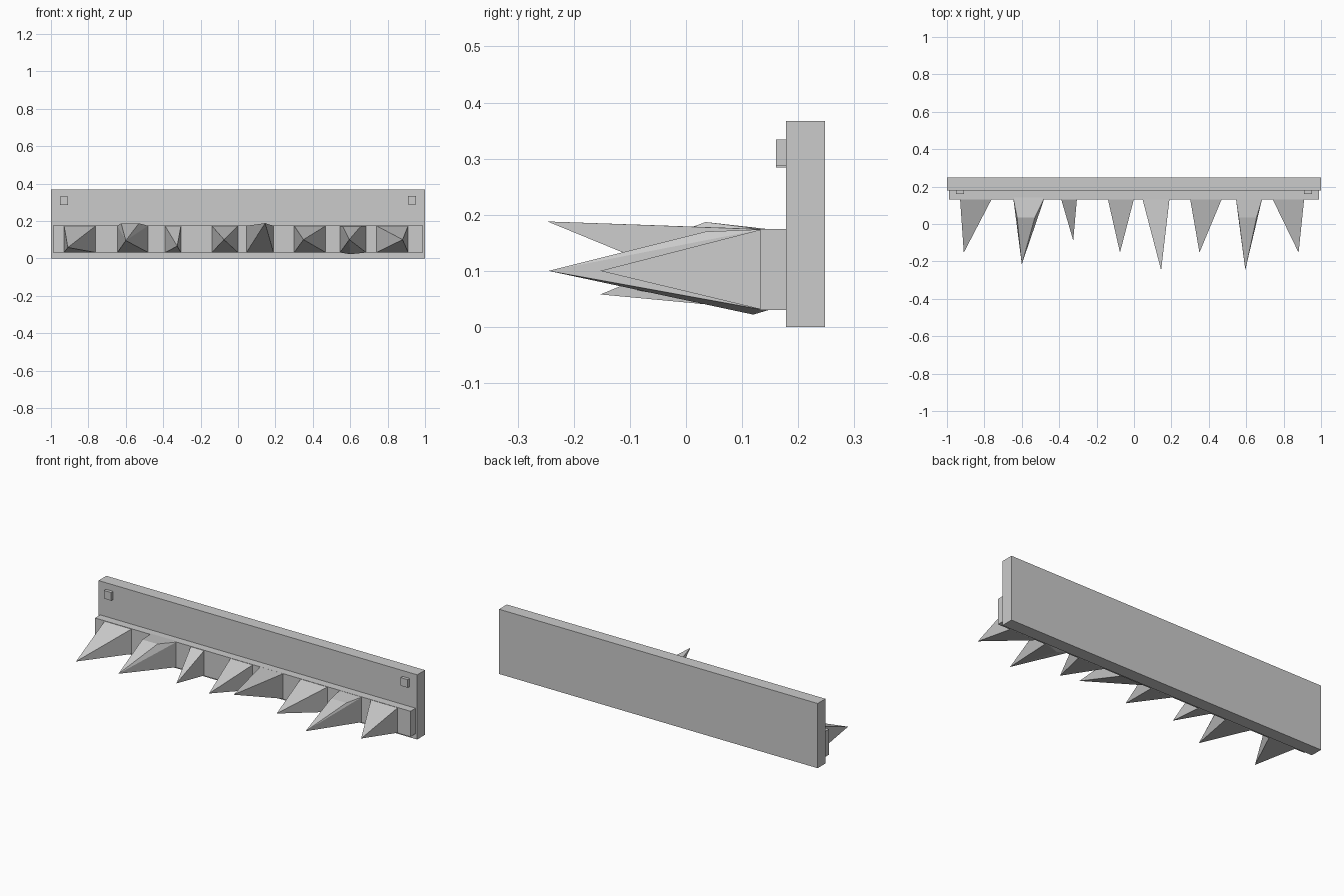
import bpy, bmesh

if "Cube" in bpy.data.objects:
    bpy.data.objects.remove(bpy.data.objects["Cube"])


def box(name, x0, x1, y0, y1, z0, z1):
    bm = bmesh.new()
    bmesh.ops.create_cube(bm, size=1)
    for v in bm.verts:
        v.co.x = x0 if v.co.x < 0 else x1
        v.co.y = y0 if v.co.y < 0 else y1
        v.co.z = z0 if v.co.z < 0 else z1
    return finish(name, bm)


def finish(name, bm):
    bmesh.ops.recalc_face_normals(bm, faces=bm.faces)
    me = bpy.data.meshes.new(name)
    bm.to_mesh(me)
    bm.free()
    ob = bpy.data.objects.new(name, me)
    bpy.context.collection.objects.link(ob)
    return ob


def spike(name, x0, x1, tip, extra=()):
    # faceted spike: hull of the rail footprint, the tip and any bumps
    bm = bmesh.new()
    pts = [(x, y, z) for x in (x0, x1) for y in (0.135, 0.15) for z in (0.031, 0.174)]
    for p in pts + [tip] + list(extra):
        bm.verts.new(p)
    res = bmesh.ops.convex_hull(bm, input=bm.verts[:])
    junk = [g for g in res["geom_interior"] + res["geom_unused"]
            if isinstance(g, bmesh.types.BMVert)]
    bmesh.ops.delete(bm, geom=list(set(junk)), context='VERTS')
    return finish(name, bm)


# Back board and mounting rail
box("back_board", -1, 1, 0.178, 0.248, 0, 0.367)
box("spike_rail", -0.99, 0.99, 0.132, 0.18, 0.03, 0.175)

# Square bolt heads
box("bolt_left", -0.953, -0.908, 0.16, 0.18, 0.284, 0.33)
box("bolt_right", 0.908, 0.953, 0.16, 0.18, 0.288, 0.334)

# Spikes: left edge, right edge, tip, bumps
spikes = [
    (-0.93, -0.76, (-0.91, -0.153, 0.058), ()),
    (-0.645, -0.48, (-0.60, -0.215, 0.095),
     ((-0.625, 0.035, 0.187), (-0.53, 0.035, 0.187))),
    (-0.39, -0.305, (-0.325, -0.088, 0.065), ()),
    (-0.14, 0.0, (-0.075, -0.153, 0.10), ()),
    (0.045, 0.19, (0.145, -0.247, 0.188), ()),
    (0.30, 0.47, (0.35, -0.153, 0.10), ()),
    (0.545, 0.685, (0.595, -0.245, 0.10),
     ((0.56, 0.035, 0.17), (0.655, 0.035, 0.17), (0.60, 0.12, 0.022))),
    (0.74, 0.91, (0.88, -0.153, 0.10), ()),
]
for i, (a, b, tip, extra) in enumerate(spikes):
    spike(f"spike_{i + 1}", a, b, tip, extra)
